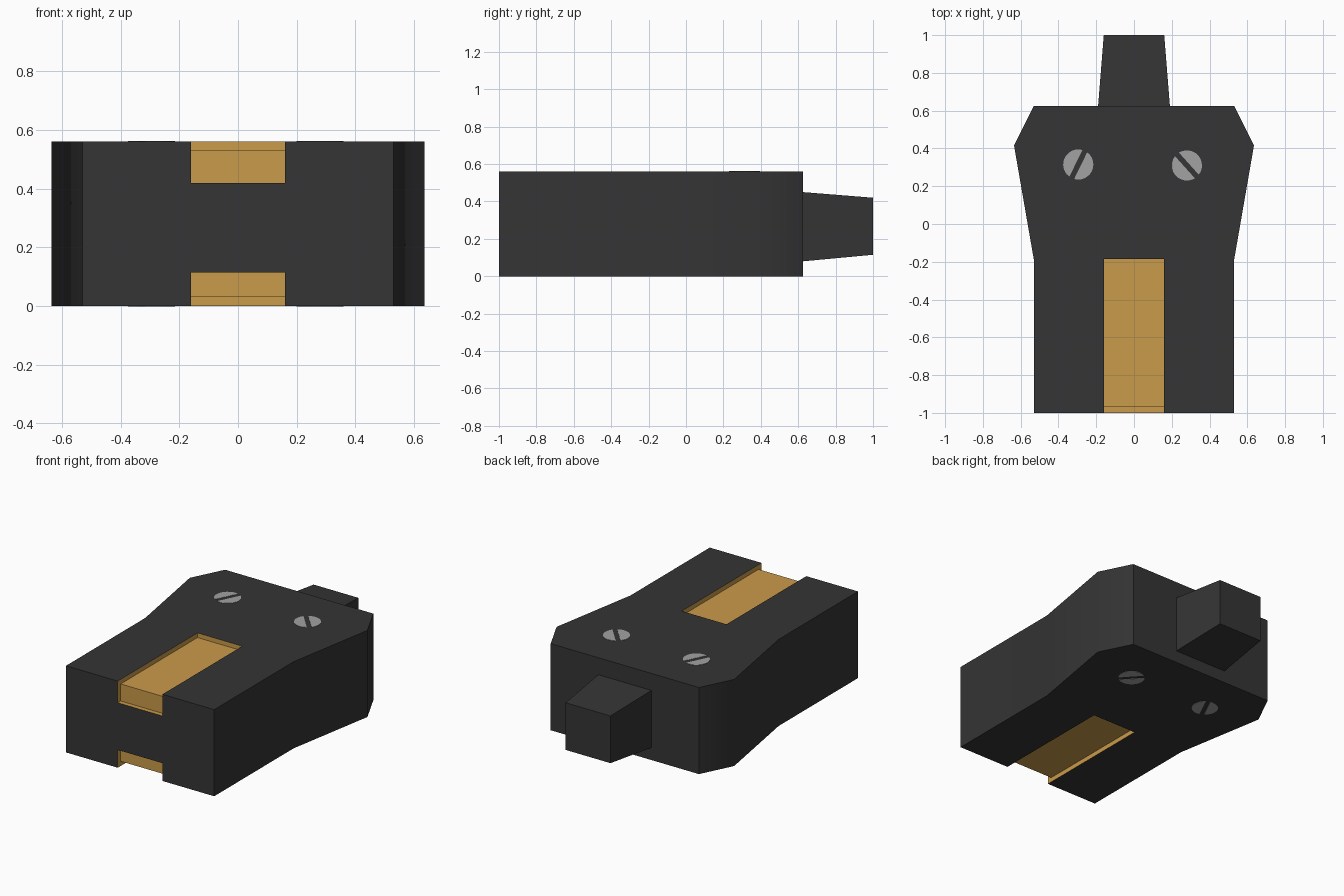
import bpy, bmesh, math
from mathutils import Vector

cube = bpy.data.objects.get("Cube")
if cube:
    bpy.data.objects.remove(cube, do_unlink=True)

H = 0.56


def material(name, rgb):
    m = bpy.data.materials.new(name)
    m.use_nodes = True
    m.diffuse_color = (*rgb, 1)
    m.node_tree.nodes["Principled BSDF"].inputs["Base Color"].default_value = (*rgb, 1)
    return m


DARK = material("charcoal plastic", (0.035, 0.035, 0.035))
GOLD = material("brass", (0.59, 0.325, 0.068))
GREY = material("steel", (0.36, 0.36, 0.36))


def prism(name, points, offset, mats):
    """Extrude a closed planar polygon along offset."""
    bm = bmesh.new()
    base = bm.faces.new([bm.verts.new(p) for p in points])
    geo = bmesh.ops.extrude_face_region(bm, geom=[base])["geom"]
    verts = [v for v in geo if isinstance(v, bmesh.types.BMVert)]
    bmesh.ops.translate(bm, verts=verts, vec=offset)
    bmesh.ops.recalc_face_normals(bm, faces=bm.faces)
    me = bpy.data.meshes.new(name)
    bm.to_mesh(me)
    bm.free()
    for m in mats:
        me.materials.append(m)
    ob = bpy.data.objects.new(name, me)
    bpy.context.collection.objects.link(ob)
    return ob


# Body: mirrored outline extruded upwards
half = [(0.53, -1), (0.53, -0.19), (0.635, 0.415), (0.53, 0.625)]
outline = half + [(-x, y) for x, y in reversed(half)]
body = prism("body", [(x, y, 0) for x, y in outline], (0, 0, H), [DARK, GOLD])

# Contact grooves: L-shaped cuts on the top and bottom, with a front ledge
for name, outer, floor, ledge in (("upper", 0.7, 0.53, 0.42), ("lower", -0.14, 0.03, 0.115)):
    profile = [(-1.1, outer), (-1.1, ledge), (-0.97, ledge),
               (-0.97, floor), (-0.185, floor), (-0.185, outer)]
    cutter = prism(name + "_groove_cutter", [(-0.16, y, z) for y, z in profile],
                   (0.32, 0, 0), [GOLD])
    cutter.hide_render = True
    cut = body.modifiers.new(name + "_groove", "BOOLEAN")
    cut.object = cutter
    cut.solver = "EXACT"
    bpy.context.view_layer.objects.active = body
    bpy.ops.object.modifier_apply(modifier=cut.name)
    bpy.data.objects.remove(cutter, do_unlink=True)

# Groove faces are brass
for f in body.data.polygons:
    corners = [body.data.vertices[i].co for i in f.vertices]
    f.material_index = int(all(abs(c.x) < 0.17 and c.y < -0.18 for c in corners))

bpy.ops.object.select_all(action="DESELECT")
body.select_set(True)
bpy.ops.object.shade_smooth_by_angle(angle=math.radians(40))

# Tapered tongue at the back
tongue = prism("back_tongue", [(-0.19, 0.625, 0.08), (0.19, 0.625, 0.08),
                               (0.19, 0.625, 0.45), (-0.19, 0.625, 0.45)],
               (0, 0.375, 0), [DARK])
for v in tongue.data.vertices:
    if v.co.y > 0.9:
        v.co.x *= 0.16 / 0.19
        v.co.z = 0.115 if v.co.z < H / 2 else 0.42

# Slotted screw heads: two half discs each, on both faces
R, GAP, STEPS = 0.08, 0.014, 12
start = math.asin(GAP / R)
for side, cx, cy, turn in (("right", -0.295, 0.315, 64), ("left", 0.28, 0.31, -48)):
    for face, z in (("top", H - 0.002), ("bottom", -0.002)):
        for k in range(2):
            pts = []
            for i in range(STEPS + 1):
                a = start + (math.pi - 2 * start) * i / STEPS + math.pi * k + math.radians(turn)
                pts.append(Vector((cx + R * math.cos(a), cy + R * math.sin(a), z)))
            prism(f"{side}_{face}_screw_half_{k + 1}", pts, (0, 0, 0.004), [GREY])
